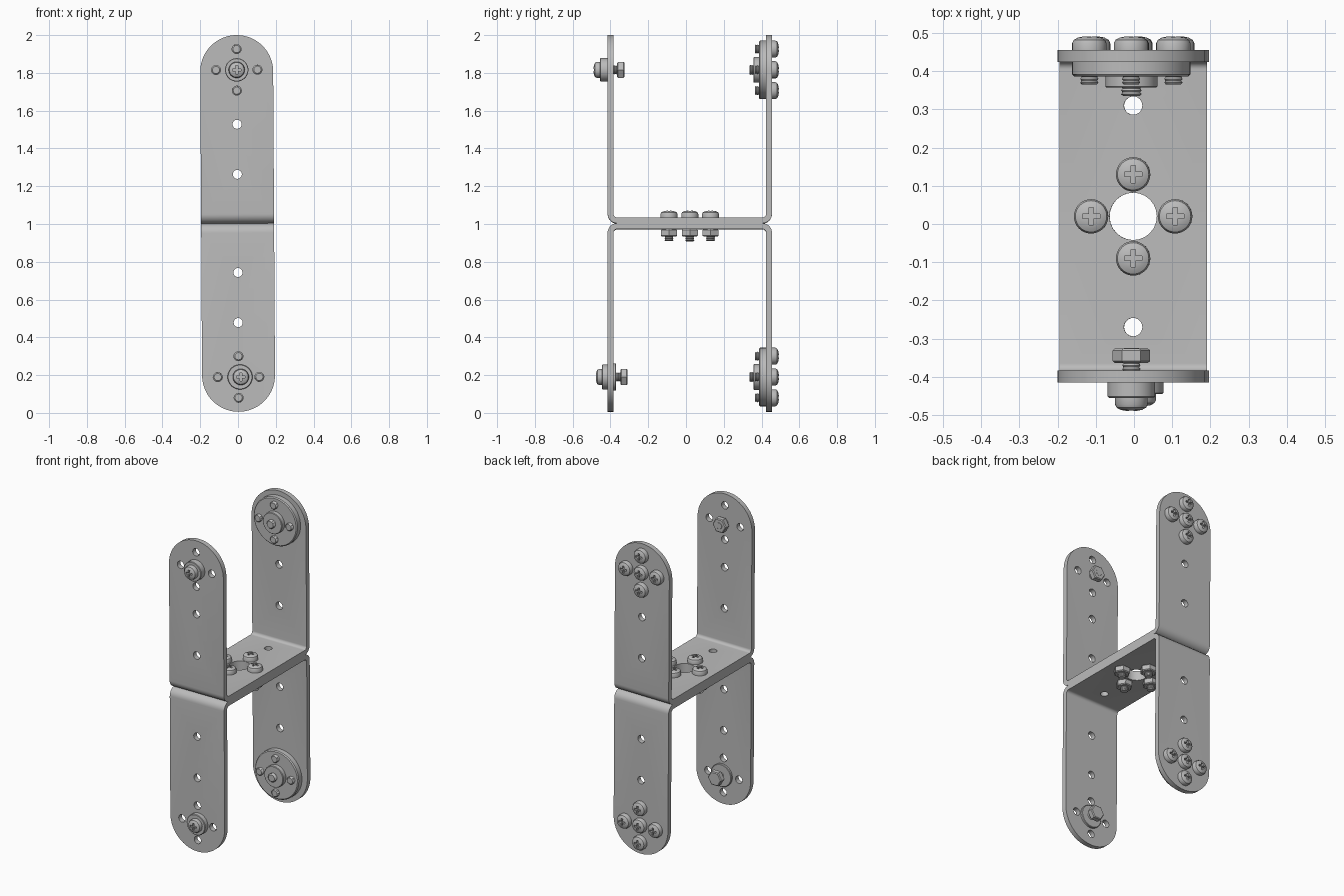
import bpy, bmesh
from math import sin, cos, pi, radians
from mathutils import Matrix, Vector

cube = bpy.data.objects.get("Cube")
if cube:
    bpy.data.objects.remove(cube, do_unlink=True)

metal = bpy.data.materials.new("grey metal")
metal.use_nodes = True
GREY = (0.5, 0.5, 0.5, 1)
metal.diffuse_color = GREY
for node in metal.node_tree.nodes:
    if node.type == 'BSDF_PRINCIPLED':
        node.inputs["Base Color"].default_value = GREY

MID = 1.003       # seam between the two brackets
HALF_Y = 0.435    # half the outer depth of a bracket
SHIFT = 0.02      # bracket centre along y
HALF_X = 0.193
THICK = 0.031
HUB = 0.813       # hub height above the seam
RING = 0.11       # radius of the screw circle
TILT = Matrix.Translation((-0.002, 0, MID)) @ Matrix.Rotation(-0.006, 4, 'Y')
CROSS = [(RING, 0), (-RING, 0), (0, RING), (0, -RING)]


def finish(bm, name):
    bmesh.ops.recalc_face_normals(bm, faces=bm.faces)
    mesh = bpy.data.meshes.new(name)
    bm.to_mesh(mesh)
    bm.free()
    return mesh


def lathe(name, profile, steps=32):
    """Revolve (radius, height) points about z."""
    bm = bmesh.new()
    verts = [bm.verts.new((r, 0, z)) for r, z in profile]
    edges = [bm.edges.new(pair) for pair in zip(verts, verts[1:])]
    bmesh.ops.spin(bm, geom=verts + edges, cent=(0, 0, 0), axis=(0, 0, 1),
                   angle=2 * pi, steps=steps)
    bmesh.ops.remove_doubles(bm, verts=bm.verts, dist=1e-5)
    return finish(bm, name)


def prism(name, points, depth):
    """Extrude 3D outline points along a vector."""
    bm = bmesh.new()
    face = bm.faces.new([bm.verts.new(p) for p in points])
    out = bmesh.ops.extrude_face_region(bm, geom=[face])
    moved = [g for g in out["geom"] if isinstance(g, bmesh.types.BMVert)]
    bmesh.ops.translate(bm, verts=moved, vec=depth)
    return finish(bm, name)


def boolean(mesh, cutter, operation):
    """Return a new mesh with the cutter applied."""
    link = bpy.context.scene.collection.objects.link
    a = bpy.data.objects.new("body", mesh)
    b = bpy.data.objects.new("cutter", cutter)
    b.hide_render = True
    link(a)
    link(b)
    mod = a.modifiers.new("cut", 'BOOLEAN')
    mod.operation, mod.object, mod.solver = operation, b, 'EXACT'
    deps = bpy.context.evaluated_depsgraph_get()
    result = bpy.data.meshes.new_from_object(a.evaluated_get(deps))
    bpy.data.objects.remove(a)
    bpy.data.objects.remove(b)
    return result


def shade(mesh):
    mesh.materials.clear()
    mesh.materials.append(metal)
    mesh.shade_smooth()
    mesh.set_sharp_from_angle(angle=radians(30))
    return mesh


def place(name, mesh, loc=(0, 0, 0), axis=(0, 0, 1), size=1):
    """Put a part with its z axis along the given axis; z is from the seam."""
    ob = bpy.data.objects.new(name, mesh)
    bpy.context.scene.collection.objects.link(ob)
    turn = Vector(axis).to_track_quat('Z', 'Y').to_matrix().to_4x4()
    ob.matrix_world = TILT @ Matrix.Translation(loc) @ turn @ Matrix.Scale(size, 4)
    return ob


# U-shaped strip profile with rounded bends
def corner(side, radius, inset):
    pts = []
    for i in range(9):
        a = pi / 2 * i / 8
        y = HALF_Y - 0.05 + radius * sin(a)
        pts.append((0, side * y, 0.05 - radius * cos(a)))
    return [(0, side * (HALF_Y - inset), 1.1)] + pts[::-1]


outer = corner(-1, 0.05, 0) + corner(1, 0.05, 0)[::-1]
inner = corner(-1, 0.05 - THICK, THICK) + corner(1, 0.05 - THICK, THICK)[::-1]
strip = prism("strip", [(x - 0.25, y, z) for x, y, z in outer + inner[::-1]], (0.5, 0, 0))

# Round the leg ends
tip = 2 - MID - HALF_X
arch = [(HALF_X * cos(pi * i / 40), -0.6, tip + HALF_X * sin(pi * i / 40)) for i in range(41)]
arch += [(-HALF_X, -0.6, -0.1), (HALF_X, -0.6, -0.1)]
strip = boolean(strip, prism("arch", arch, (0, 1.2, 0)), 'INTERSECT')

# Drill the legs and the base
drill = bmesh.new()


def hole(loc, radius, length, turn):
    bmesh.ops.create_cone(drill, cap_ends=True, segments=24, radius1=radius, radius2=radius,
                          depth=length, matrix=Matrix.Translation(loc) @ turn)


across = Matrix.Rotation(pi / 2, 4, 'X')
for x, z in [(0, 0.26), (0, 0.525), (0, HUB)] + [(dx, HUB + dz) for dx, dz in CROSS]:
    hole((x, 0, z), 0.024, 1.2, across)
flat = Matrix.Identity(4)
for x, y in [(0, 0.29), (0, -0.29)] + CROSS:
    hole((x, y, 0), 0.024, 0.15, flat)
hole((0, 0, 0), 0.062, 0.15, flat)
bracket = boolean(strip, finish(drill, "drill"), 'DIFFERENCE')
lower = bracket.copy()
lower.transform(Matrix.Scale(-1, 4, (0, 0, 1)))
lower.flip_normals()
place("upper_bracket", shade(bracket), (0, SHIFT, 0))
place("lower_bracket", shade(lower), (0, SHIFT, 0))

# Pan head with a cross recess
head = lathe("pan_head", [(0, 0), (0.045, 0), (0.045, 0.018), (0.041, 0.027),
                          (0.03, 0.033), (0.016, 0.036), (0, 0.037)])
w, r = 0.006, 0.023
quarter = [(r, -w), (r, w), (w, w)]
plus = []
for k in range(4):
    c, s = round(cos(k * pi / 2)), round(sin(k * pi / 2))
    plus += [(c * x - s * y, s * x + c * y, 0.02) for x, y in quarter]
head = shade(boolean(head, prism("plus", plus, (0, 0, 0.05)), 'DIFFERENCE'))


def threaded(name, length, radius=0.024):
    """Ridged shaft from z = 0."""
    rings = round(length / 0.01)
    pts = [(0, 0)]
    for i in range(rings):
        z = length * i / rings
        pts += [(radius * 0.85, z), (radius, z + length * 0.5 / rings)]
    return shade(lathe(name, pts + [(radius * 0.8, length), (0, length)], 20))


def disc(name, radius, height, bevel=0.003):
    return shade(lathe(name, [(0, 0), (radius, 0), (radius, height - bevel),
                              (radius - bevel, height), (0, height)], 48))


nut = shade(lathe("nut", [(0, 0), (0.043, 0), (0.049, 0.005), (0.049, 0.033),
                          (0.043, 0.038), (0, 0.038)], 6))
base_shaft = threaded("base_shaft", 0.125)
horn_shaft = threaded("horn_shaft", 0.09)
hub_shaft = threaded("hub_shaft", 0.12, 0.027)
pivot_shaft = threaded("pivot_shaft", 0.1)
horn_plate = disc("horn_plate", 0.155, 0.038, 0.006)
horn_hub = disc("horn_hub", 0.068, 0.029)
flange = disc("flange", 0.062, 0.04)
washer = disc("washer", 0.066, 0.03)
inner_washer = disc("inner_washer", 0.072, 0.014)

# Screws and nuts joining the two bases
for dx, dy in CROSS:
    loc = Vector((dx, SHIFT + dy, 0))
    place("base_screw_head", head, loc + Vector((0, 0, THICK)))
    place("base_screw_shaft", base_shaft, loc + Vector((0, 0, THICK)), (0, 0, -1))
    place("base_nut", nut, loc + Vector((0, 0, -THICK)), (0, 0, -1))

FRONT, BACK = (0, -1, 0), (0, 1, 0)
back_face = SHIFT + HALF_Y
front_face = SHIFT - HALF_Y
for label, side in (("upper", 1), ("lower", -1)):
    z = side * HUB
    # Round horn with five screws on the back leg
    place(label + "_horn_plate", horn_plate, (0, back_face - THICK, z), FRONT)
    place(label + "_horn_hub", horn_hub, (0, back_face - THICK - 0.038, z), FRONT)
    place(label + "_hub_shaft", hub_shaft, (0, back_face, z), FRONT)
    place(label + "_hub_screw_head", head, (0, back_face, z), BACK)
    for dx, dz in CROSS:
        place(label + "_horn_screw_head", head, (dx, back_face, z + dz), BACK)
        place(label + "_horn_shaft", horn_shaft, (dx, back_face, z + dz), FRONT)

    # Pivot bolt on the front leg
    if side > 0:
        x, reach, gap = 0, 0.04, 0.02
        place("upper_flange", flange, (0, front_face, z), FRONT)
    else:
        x, reach, gap = 0.012, 0.028, 0.037
        place("lower_washer", washer, (0.008, front_face, z), FRONT)
        place("lower_inner_washer", inner_washer, (0.008, front_face + THICK, z), BACK)
    place(label + "_pivot_head", head, (x, front_face - reach, z), FRONT, 0.95)
    place(label + "_pivot_shaft", pivot_shaft, (x, front_face - 0.01, z), BACK)
    place(label + "_pivot_nut", nut, (x, front_face + THICK + gap, z), BACK)
